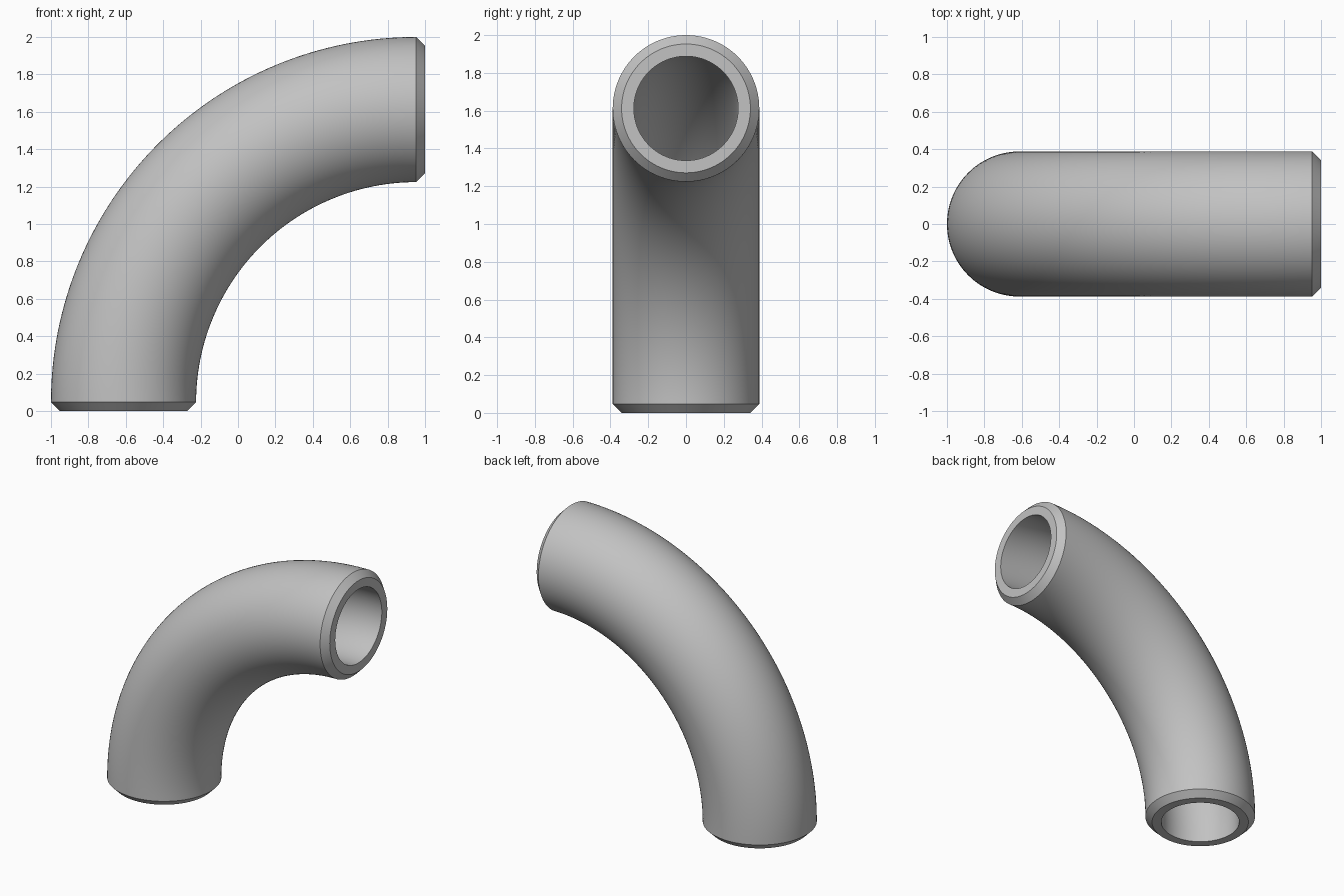
import bpy
import bmesh
from math import sin, cos, pi
from mathutils import Vector

if "Cube" in bpy.data.objects:
    bpy.data.objects.remove(bpy.data.objects["Cube"], do_unlink=True)

SIDES, STEPS = 96, 64
OUTER, BORE, CHAMFER = 0.388, 0.276, 0.047
BEND = 2 - OUTER - CHAMFER               # centreline radius of the bend
PIVOT = Vector((1 - CHAMFER, 0, CHAMFER))


def add_ring(bm, angle, radius, offset=0):
    """Circle across the centreline, pushed along it by offset."""
    radial = Vector((-cos(angle), 0, sin(angle)))
    along = Vector((sin(angle), 0, cos(angle)))
    centre = PIVOT + radial * BEND + along * offset
    side = Vector((0, 1, 0))
    return [bm.verts.new(centre + radius * (radial * cos(t) + side * sin(t)))
            for t in (2 * pi * i / SIDES for i in range(SIDES))]


bm = bmesh.new()
bend_angles = [pi / 2 * i / STEPS for i in range(STEPS + 1)]

# Outer wall with a chamfered lip at each end
rings = [add_ring(bm, 0, OUTER - CHAMFER, -CHAMFER)]
rings += [add_ring(bm, a, OUTER) for a in bend_angles]
rings.append(add_ring(bm, pi / 2, OUTER - CHAMFER, CHAMFER))

# Bore running back through the elbow
rings.append(add_ring(bm, pi / 2, BORE, CHAMFER))
rings += [add_ring(bm, a, BORE) for a in reversed(bend_angles)]
rings.append(add_ring(bm, 0, BORE, -CHAMFER))

# Skin the closed loop of rings
for k, ring in enumerate(rings):
    following = rings[(k + 1) % len(rings)]
    for i in range(SIDES):
        j = (i + 1) % SIDES
        bm.faces.new((ring[i], ring[j], following[j], following[i]))
bmesh.ops.recalc_face_normals(bm, faces=bm.faces)

mesh = bpy.data.meshes.new("pipe_elbow")
bm.to_mesh(mesh)
bm.free()
elbow = bpy.data.objects.new("pipe_elbow", mesh)
bpy.context.collection.objects.link(elbow)

# Plain grey metal
grey = bpy.data.materials.new("plain_grey")
grey.use_nodes = True
colour = (0.54, 0.54, 0.54, 1)
grey.diffuse_color = colour
grey.node_tree.nodes["Principled BSDF"].inputs["Base Color"].default_value = colour
mesh.materials.append(grey)

# Smooth walls, crisp lips
bpy.ops.object.select_all(action="DESELECT")
elbow.select_set(True)
bpy.context.view_layer.objects.active = elbow
bpy.ops.object.shade_smooth_by_angle(angle=pi / 6)
